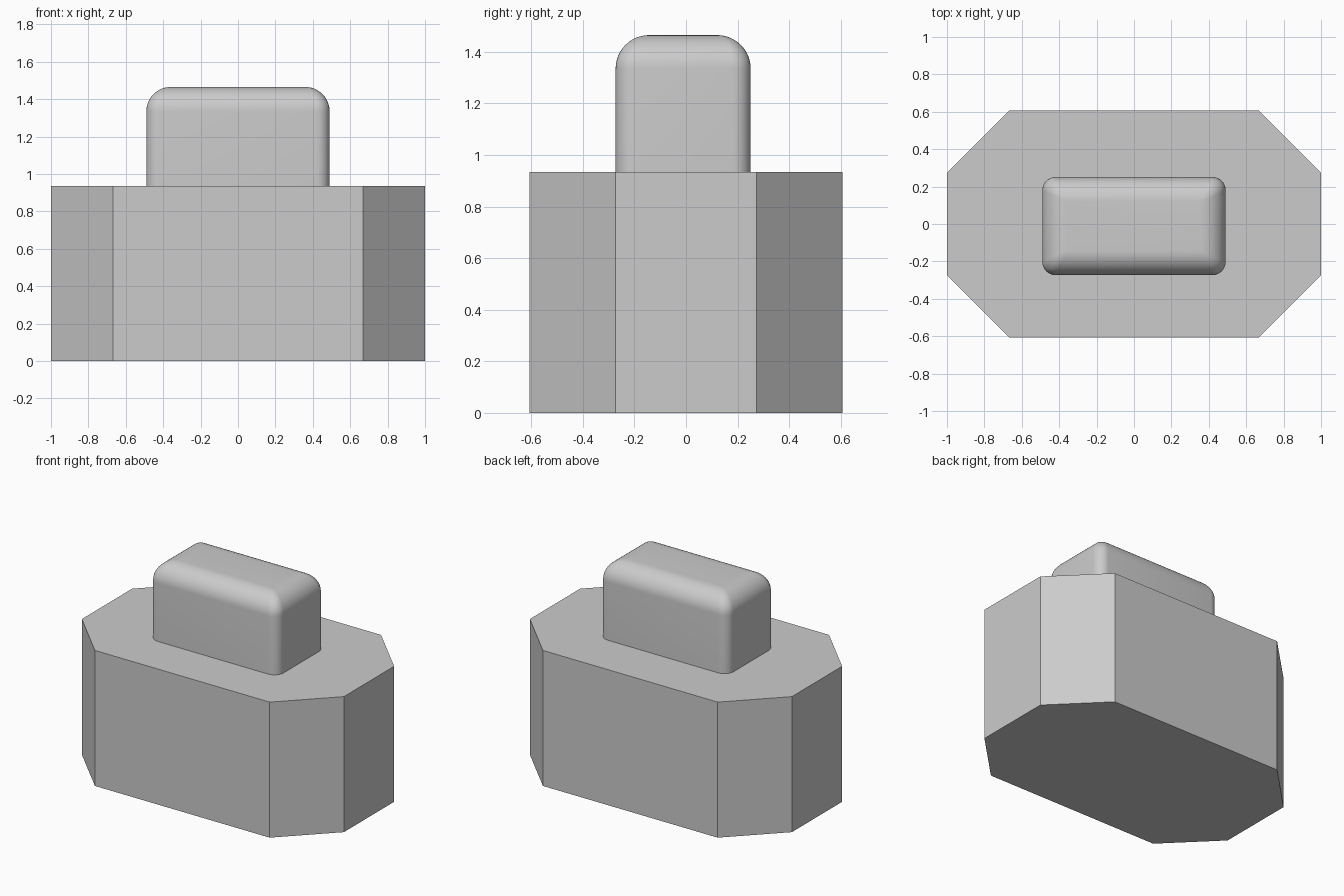
import bpy
import bmesh
from math import sin, cos, pi

cube = bpy.data.objects.get("Cube")
if cube:
    bpy.data.objects.remove(cube, do_unlink=True)

grey = bpy.data.materials.new("plain grey")
grey.use_nodes = True
grey.diffuse_color = (0.6, 0.6, 0.6, 1)
grey.node_tree.nodes["Principled BSDF"].inputs["Base Color"].default_value = (0.6, 0.6, 0.6, 1)


def loft(name, rings):
    """Join rings of equal point count into a closed solid."""
    bm = bmesh.new()
    loops = [[bm.verts.new(p) for p in ring] for ring in rings]
    n = len(loops[0])
    for low, high in zip(loops, loops[1:]):
        for i in range(n):
            j = (i + 1) % n
            bm.faces.new((low[i], low[j], high[j], high[i]))
    bm.faces.new(loops[0][::-1])
    bm.faces.new(loops[-1])
    bmesh.ops.recalc_face_normals(bm, faces=bm.faces)
    mesh = bpy.data.meshes.new(name)
    bm.to_mesh(mesh)
    bm.free()
    mesh.materials.append(grey)
    obj = bpy.data.objects.new(name, mesh)
    bpy.context.collection.objects.link(obj)
    return obj


def rounded_rect(hx, hy, radius, z, y_mid, steps=8):
    """Counter-clockwise rectangle outline with rounded corners."""
    points = []
    for k, (sx, sy) in enumerate([(1, 1), (-1, 1), (-1, -1), (1, -1)]):
        for s in range(steps + 1):
            a = (k + s / steps) * pi / 2
            points.append((sx * (hx - radius) + radius * cos(a),
                           y_mid + sy * (hy - radius) + radius * sin(a), z))
    return points


# Base block: rectangle with chamfered corners
X, Y, CUT, BASE_TOP = 1.0, 0.607, 0.333, 0.935
outline = [(X, Y - CUT), (X - CUT, Y), (CUT - X, Y), (-X, Y - CUT),
           (-X, CUT - Y), (CUT - X, -Y), (X - CUT, -Y), (X, CUT - Y)]
loft("base_block", [[(x, y, z) for x, y in outline] for z in (0, BASE_TOP)])

# Upper block: rounded upright corners and a larger rounding round the top
HX, HY, Y_MID, TOP, CORNER, ROUND = 0.49, 0.262, -0.011, 1.465, 0.07, 0.13
rings = [rounded_rect(HX, HY, CORNER, BASE_TOP - 0.005, Y_MID)]
STEPS = 12
for i in range(STEPS + 1):
    a = i / STEPS * pi / 2
    inset = ROUND * (1 - cos(a))
    rings.append(rounded_rect(HX - inset, HY - inset, max(CORNER - inset / 2, 0.01),
                              TOP - ROUND + ROUND * sin(a), Y_MID))
upper = loft("upper_block", rings)

bpy.ops.object.select_all(action="DESELECT")
upper.select_set(True)
bpy.context.view_layer.objects.active = upper
bpy.ops.object.shade_smooth_by_angle()
